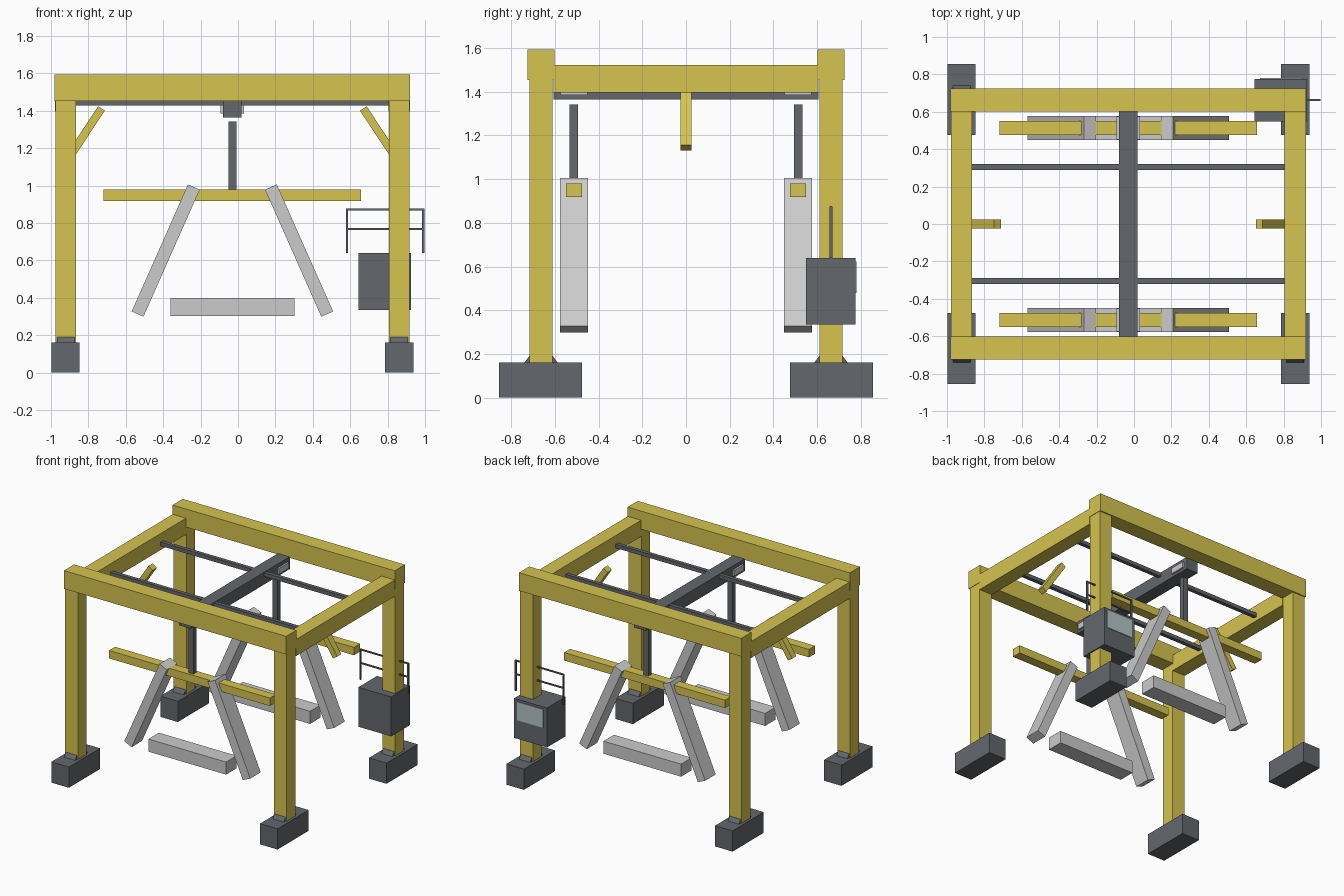
import bpy
import math

if "Cube" in bpy.data.objects:
    bpy.data.objects.remove(bpy.data.objects["Cube"])


def material(name, rgb):
    m = bpy.data.materials.new(name)
    m.diffuse_color = (*rgb, 1)
    m.use_nodes = True
    m.node_tree.nodes["Principled BSDF"].inputs["Base Color"].default_value = m.diffuse_color
    return m


YELLOW = material("yellow_paint", (0.67, 0.55, 0.08))
DARK = material("dark_steel", (0.125, 0.135, 0.15))
LIGHT = material("light_steel", (0.52, 0.52, 0.52))
GLASS = material("pale_glass", (0.45, 0.55, 0.58))
CX = -0.03  # the frame is symmetric about this x


def mesh(name, verts, faces, mat):
    me = bpy.data.meshes.new(name)
    me.from_pydata(verts, [], faces)
    me.materials.append(mat)
    ob = bpy.data.objects.new(name, me)
    bpy.context.collection.objects.link(ob)
    return ob


def prism(name, axis, profile, a, b, mat):
    """Extrude a counter-clockwise profile: (y,z) along x, or (x,z) along y."""
    n = len(profile)
    if axis == 'x':
        verts = [(t, p, q) for t in (a, b) for p, q in profile]
    else:
        verts = [(p, t, q) for t in (b, a) for p, q in profile]
    faces = [tuple(reversed(range(n))), tuple(range(n, 2 * n))]
    faces += [(i, (i + 1) % n, n + (i + 1) % n, n + i) for i in range(n)]
    return mesh(name, verts, faces, mat)


def box(name, x, y, z, mat):
    """Box from (min, max) ranges."""
    return prism(name, 'x', [(y[0], z[0]), (y[1], z[0]), (y[1], z[1]), (y[0], z[1])],
                 x[0], x[1], mat)


def span(c, half):
    return (c - half, c + half)


def strut(name, p, q, width, y, mat):
    """Square-ended bar between two (x, z) points."""
    dx, dz = q[0] - p[0], q[1] - p[1]
    k = width / 2 / math.hypot(dx, dz)
    nx, nz = -dz * k, dx * k
    prof = [(p[0] - nx, p[1] - nz), (q[0] - nx, q[1] - nz),
            (q[0] + nx, q[1] + nz), (p[0] + nx, p[1] + nz)]
    return prism(name, 'y', prof, y[0], y[1], mat)


for sx, side in ((-1, "left"), (1, "right")):
    lx = CX + sx * 0.892
    # Side beams and knee braces
    box(f"{side}_side_beam", span(lx, 0.057), (-0.605, 0.605), (1.395, 1.522), YELLOW)
    strut(f"{side}_knee_brace", (CX + sx * 0.878, 1.143), (CX + sx * 0.70, 1.412),
          0.043, (-0.025, 0.025), YELLOW)
    # Corner legs on their bogies
    for sy, end in ((-1, "front"), (1, "back")):
        ly = sy * 0.663
        box(f"{end}_{side}_leg", span(lx, 0.055), span(ly, 0.053), (0.16, 1.46), YELLOW)
        box(f"{end}_{side}_bogie", span(lx, 0.075), span(sy * 0.665, 0.19), (0, 0.16), DARK)
        prism(f"{end}_{side}_leg_saddle", 'x',
              [(ly - 0.078, 0.158), (ly + 0.078, 0.158), (ly + 0.054, 0.19), (ly - 0.054, 0.19)],
              lx - 0.047, lx + 0.047, DARK)

# Trolley crossbeam
box("trolley_beam", span(CX, 0.05), (-0.605, 0.605), (1.365, 1.46), DARK)

for sy, end in ((-1, "front"), (1, "back")):
    # Main girder and trolley rail
    box(f"{end}_girder", span(CX, 0.95), span(sy * 0.663, 0.062), (1.453, 1.593), YELLOW)
    box(f"{end}_rail", span(CX, 0.84), span(sy * 0.305, 0.015), (1.427, 1.456), DARK)
    # Hoist plate, mast and spreader
    y = sy * 0.513
    grip = span(y, 0.064)
    box(f"{end}_hoist_plate", span(CX, 0.063), span(y, 0.062), (1.385, 1.43), LIGHT)
    box(f"{end}_hoist_mast", span(CX, 0.021), span(y, 0.019), (0.96, 1.342), DARK)
    box(f"{end}_spreader_bar", span(CX, 0.688), span(y, 0.037), (0.918, 0.979), YELLOW)
    # Splayed gripping arms and lower block
    for sx, side in ((-1, "left"), (1, "right")):
        strut(f"{end}_{side}_grip_arm", (CX + sx * 0.507, 0.313), (CX + sx * 0.206, 0.992),
              0.069, grip, LIGHT)
    box(f"{end}_lower_block", span(CX, 0.332), grip, (0.303, 0.40), LIGHT)

# Operator cabin on the back right leg
box("cabin", (0.645, 0.926), (0.548, 0.776), (0.335, 0.64), DARK)
box("cabin_window", (0.675, 0.90), (0.77, 0.781), (0.48, 0.622), GLASS)

# Guard rail above the cabin
for x, side in ((0.583, "left"), (0.99, "right")):
    box(f"guard_{side}_post", span(x, 0.006), span(0.663, 0.006), (0.64, 0.875), DARK)
for z, level in ((0.872, "top"), (0.768, "middle")):
    box(f"guard_{level}_rail", (0.577, 0.997), span(0.663, 0.005), span(z, 0.005), DARK)

# Strut direction varies, so make every normal face outward
import bmesh
for ob in bpy.context.collection.objects:
    bm = bmesh.new()
    bm.from_mesh(ob.data)
    bmesh.ops.recalc_face_normals(bm, faces=bm.faces)
    bm.to_mesh(ob.data)
    bm.free()
